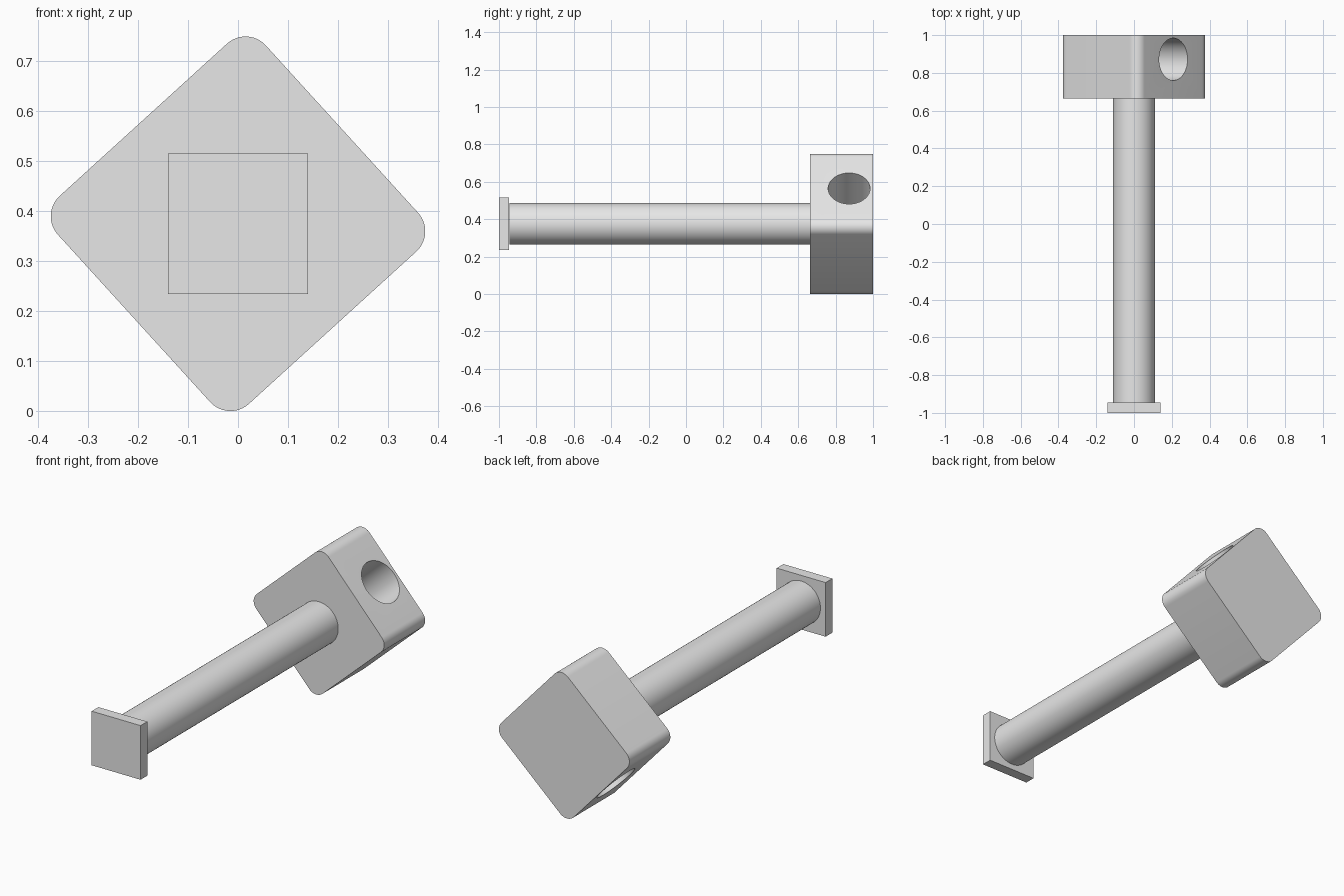
import bpy, bmesh, math
from mathutils import Matrix

if "Cube" in bpy.data.objects:
    bpy.data.objects.remove(bpy.data.objects["Cube"], do_unlink=True)

AXIS_Z = 0.375          # height of the shaft axis
TILT = math.radians(42.3)
BLOCK_SIDE = 0.563
BLOCK_FRONT, BLOCK_BACK = 0.664, 1.0
PLATE_BACK = -0.945

# One plain grey for the whole model
grey = bpy.data.materials.new("light_grey")
grey.use_nodes = True
grey.diffuse_color = (0.8, 0.8, 0.8, 1)
grey.node_tree.nodes["Principled BSDF"].inputs["Base Color"].default_value = (0.8, 0.8, 0.8, 1)


def add_object(name, bm):
    mesh = bpy.data.meshes.new(name)
    bm.to_mesh(mesh)
    bm.free()
    mesh.materials.append(grey)
    obj = bpy.data.objects.new(name, mesh)
    bpy.context.collection.objects.link(obj)
    return obj


def box(name, x, y0, y1, z, corner=0.0, tilt=0.0):
    """Box between two y planes, with optional rounded long edges and roll."""
    bm = bmesh.new()
    bmesh.ops.create_cube(bm, size=1, matrix=Matrix.Diagonal((x, y1 - y0, z, 1)))
    if corner:
        edges = [e for e in bm.edges
                 if abs(e.verts[0].co.y - e.verts[1].co.y) > 0.01]
        bmesh.ops.bevel(bm, geom=edges, offset=corner, segments=12,
                        profile=0.5, affect='EDGES')
    place = Matrix.Translation((0, (y0 + y1) / 2, AXIS_Z)) @ Matrix.Rotation(-tilt, 4, 'Y')
    bm.transform(place)
    return add_object(name, bm)


def cylinder(name, radius, length, place):
    bm = bmesh.new()
    bmesh.ops.create_cone(bm, cap_ends=True, segments=64, radius1=radius,
                          radius2=radius, depth=length, matrix=place)
    return add_object(name, bm)


def smooth(obj):
    bpy.ops.object.select_all(action='DESELECT')
    obj.select_set(True)
    bpy.context.view_layer.objects.active = obj
    bpy.ops.object.shade_smooth_by_angle(angle=math.radians(30))


# Square end plate
box("end_plate", 0.281, -1.0, PLATE_BACK, 0.281)

# Round shaft from the plate to the block
shaft_place = (Matrix.Translation((0, (PLATE_BACK + BLOCK_FRONT) / 2, AXIS_Z))
               @ Matrix.Rotation(math.pi / 2, 4, 'X'))
smooth(cylinder("shaft", 0.111, BLOCK_FRONT - PLATE_BACK, shaft_place))

# Rolled block with rounded corners
block = box("head_block", BLOCK_SIDE, BLOCK_FRONT, BLOCK_BACK, BLOCK_SIDE, 0.055, TILT)

# Cross hole bored right through the block
hole_place = (Matrix.Translation((0, 0.872, AXIS_Z))
              @ Matrix.Rotation(-TILT, 4, 'Y') @ Matrix.Rotation(math.pi / 2, 4, 'Y'))
cutter = cylinder("hole_cutter", 0.112, 0.8, hole_place)
cutter.hide_render = True
bore = block.modifiers.new("bore", 'BOOLEAN')
bore.operation = 'DIFFERENCE'
bore.solver = 'EXACT'
bore.object = cutter
bpy.ops.object.select_all(action='DESELECT')
block.select_set(True)
bpy.context.view_layer.objects.active = block
bpy.ops.object.modifier_apply(modifier="bore")
bpy.data.objects.remove(cutter, do_unlink=True)
smooth(block)
